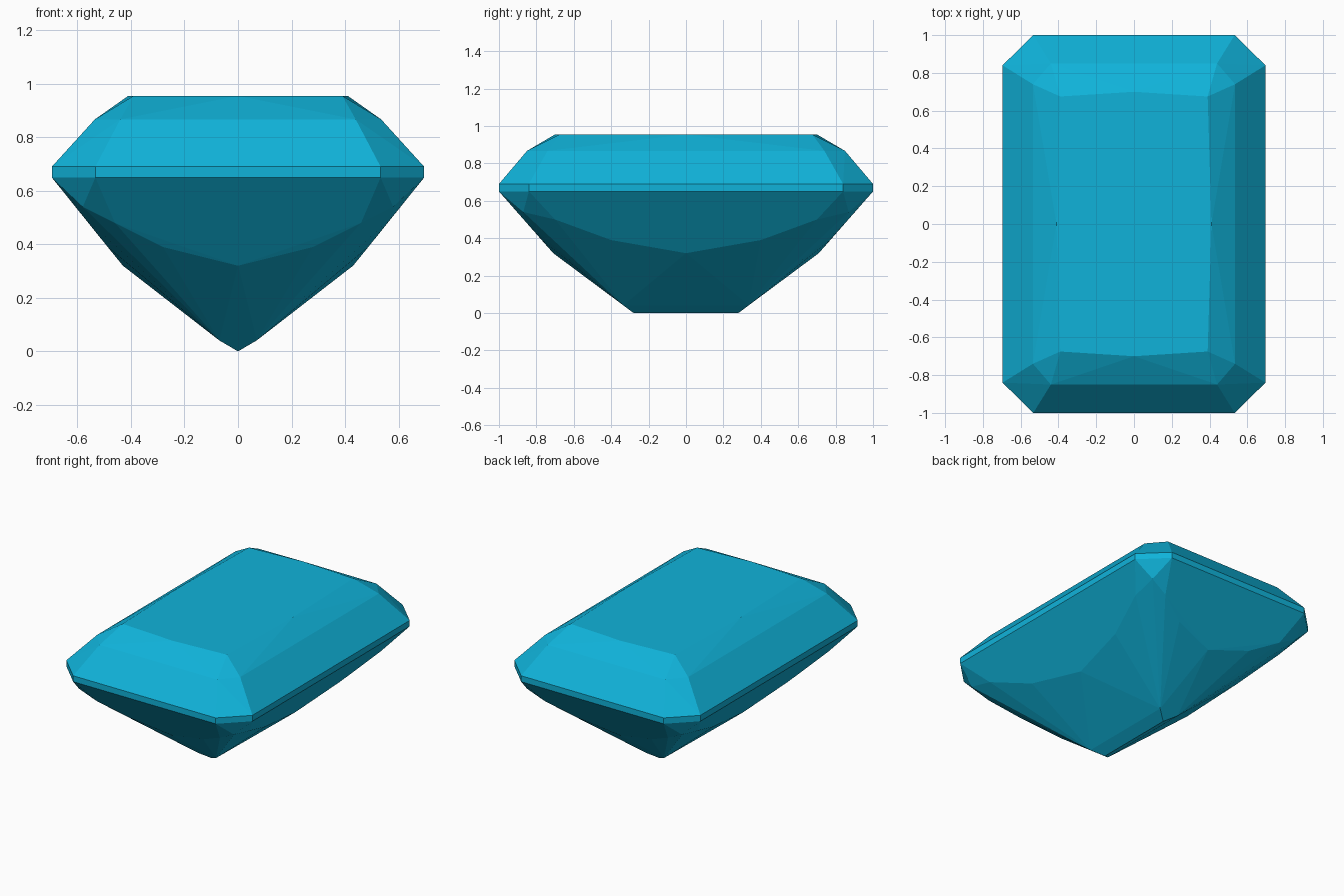
import bpy, bmesh, math

if "Cube" in bpy.data.objects:
    bpy.data.objects.remove(bpy.data.objects["Cube"])

# Key points of one quarter (x, y, z); mirrored into all four quadrants
QUARTER = [
    # table
    (0.39, 0.675, 0.955), (0.0, 0.70, 0.955), (0.41, 0.0, 0.955),
    # crown break
    (0.44, 0.85, 0.867), (0.535, 0.74, 0.867),
    # girdle band
    (0.533, 1.0, 0.69), (0.696, 0.84, 0.69),
    (0.533, 1.0, 0.65), (0.696, 0.84, 0.65),
    # pavilion: corner tip, end facet arc, side facet arc
    (0.58, 0.87, 0.54),
    (0.46, 0.85, 0.48), (0.28, 0.77, 0.39), (0.0, 0.71, 0.32),
    (0.575, 0.70, 0.50), (0.487, 0.40, 0.39), (0.43, 0.0, 0.32),
    # keel
    (0.07, 0.335, 0.041), (0.0, 0.28, 0.0),
]

points = {(sx * x + 0.0, sy * y + 0.0, z)
          for x, y, z in QUARTER for sx in (1, -1) for sy in (1, -1)}

# The cut stone is convex, so its facets are the hull of the points
bm = bmesh.new()
for p in sorted(points):
    bm.verts.new(p)
bmesh.ops.convex_hull(bm, input=bm.verts[:])
bmesh.ops.dissolve_limit(bm, angle_limit=math.radians(0.8),
                         verts=bm.verts[:], edges=bm.edges[:])
bmesh.ops.recalc_face_normals(bm, faces=bm.faces[:])

mesh = bpy.data.meshes.new("cut_gem")
bm.to_mesh(mesh)
bm.free()
gem = bpy.data.objects.new("cut_gem", mesh)
bpy.context.collection.objects.link(gem)

# Blue gem colour
mat = bpy.data.materials.new("blue_gem")
mat.diffuse_color = (0.005, 0.45, 0.70, 1.0)
mat.use_nodes = True
mat.node_tree.nodes["Principled BSDF"].inputs["Base Color"].default_value = mat.diffuse_color
mesh.materials.append(mat)
